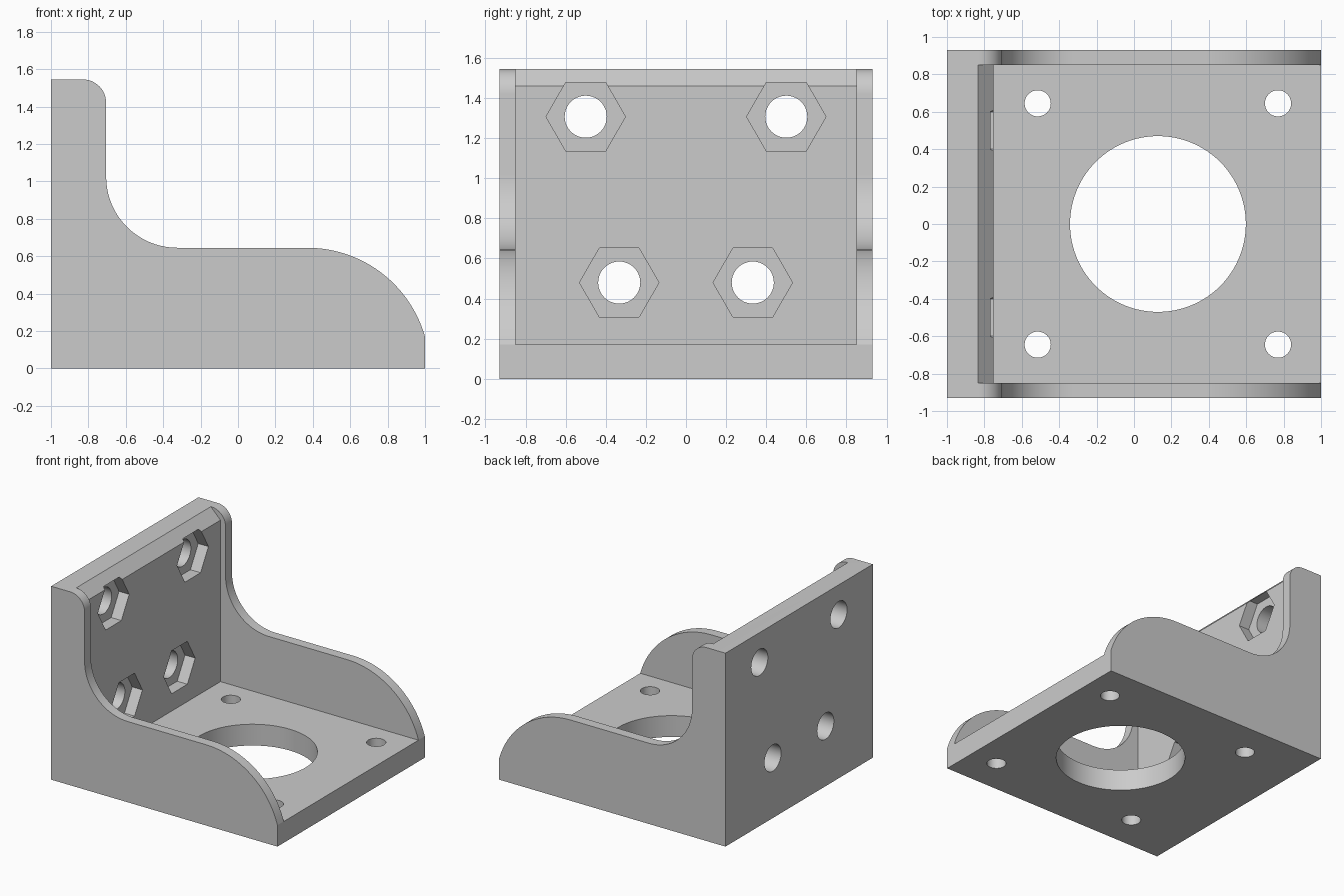
import bpy, bmesh
from math import pi, sin, cos, radians
from mathutils import Matrix

cube = bpy.data.objects.get("Cube")
if cube:
    bpy.data.objects.remove(cube, do_unlink=True)

grey = bpy.data.materials.new("plain grey")
grey.use_nodes = True
grey.diffuse_color = (0.6, 0.6, 0.6, 1)
grey.node_tree.nodes["Principled BSDF"].inputs["Base Color"].default_value = grey.diffuse_color


def finish(bm, name):
    bmesh.ops.recalc_face_normals(bm, faces=bm.faces)
    mesh = bpy.data.meshes.new(name)
    bm.to_mesh(mesh)
    bm.free()
    mesh.materials.append(grey)
    obj = bpy.data.objects.new(name, mesh)
    bpy.context.collection.objects.link(obj)
    return obj


def prism(name, outline, half_width):
    """Extrude an x-z outline across y."""
    bm = bmesh.new()
    face = bm.faces.new([bm.verts.new((x, -half_width, z)) for x, z in outline])
    moved = bmesh.ops.extrude_face_region(bm, geom=[face])["geom"]
    verts = [v for v in moved if isinstance(v, bmesh.types.BMVert)]
    bmesh.ops.translate(bm, verts=verts, vec=(0, 2 * half_width, 0))
    return finish(bm, name)


def drill(name, centre, radius, depth, sides, along_x=False):
    bm = bmesh.new()
    turn = Matrix.Rotation(pi / 2, 4, 'Y') if along_x else Matrix()
    # a quarter turn puts hexagon corners to the sides
    spin = Matrix.Rotation(pi / 2, 4, 'Z')
    bmesh.ops.create_cone(bm, cap_ends=True, segments=sides, radius1=radius,
                          radius2=radius, depth=depth)
    bmesh.ops.transform(bm, verts=bm.verts, matrix=turn)
    if along_x:
        # make sure a corner lies along y
        top = max(bm.verts, key=lambda v: v.co.y)
        if top.co.y < radius * 0.99:
            bmesh.ops.rotate(bm, verts=bm.verts, matrix=Matrix.Rotation(pi / 2, 3, 'X'))
    else:
        bmesh.ops.transform(bm, verts=bm.verts, matrix=spin)
    bmesh.ops.translate(bm, verts=bm.verts, vec=centre)
    return finish(bm, name)


def arc(cx, cz, r, start, end, steps):
    angles = [radians(start + (end - start) * i / steps) for i in range(steps + 1)]
    return [(cx + r * cos(a), cz + r * sin(a)) for a in angles]


# Outer body with the curved cheek outline
outline = [(-1, 0), (1, 0)]
outline += arc(0.37, -0.01, 0.655, 16, 90, 24)
outline += arc(-0.325, 1.025, 0.38, 270, 180, 20)
outline += arc(-0.83, 1.42, 0.125, 0, 90, 12)
outline += [(-1, 1.545)]
bracket = prism("bracket", outline, 0.93)

# Space between the cheeks, leaving floor and bevelled back plate
cutters = [prism("inner_space", [(-0.75, 0.17), (1.2, 0.17), (1.2, 1.645),
                                 (-0.935, 1.645), (-0.75, 1.46)], 0.85)]

# Floor: large bore and corner screw holes
cutters.append(drill("bore", (0.128, 0, 0.08), 0.47, 0.5, 96))
for x in (-0.515, 0.77):
    for y in (-0.645, 0.645):
        cutters.append(drill("floor_hole", (x, y, 0.08), 0.07, 0.5, 32))

# Back plate: bolt holes with hexagonal nut pockets
for y, z in ((0.5, 1.307), (0.333, 0.48)):
    for side in (-1, 1):
        cutters.append(drill("nut_pocket", (-0.74, side * y, z), 0.198, 0.2, 6, True))
        cutters.append(drill("bolt_hole", (-0.9, side * y, z), 0.105, 0.5, 40, True))

for cutter in cutters:
    cutter.hide_render = True
    cut = bracket.modifiers.new(cutter.name, 'BOOLEAN')
    cut.operation = 'DIFFERENCE'
    cut.solver = 'EXACT'
    cut.object = cutter

# Bake the cuts and drop the helpers
bpy.context.view_layer.update()
graph = bpy.context.evaluated_depsgraph_get()
result = bpy.data.meshes.new_from_object(bracket.evaluated_get(graph))
bracket.modifiers.clear()
bracket.data = result
result.materials.clear()
result.materials.append(grey)
for cutter in cutters:
    bpy.data.objects.remove(cutter, do_unlink=True)

bpy.ops.object.select_all(action='DESELECT')
bracket.select_set(True)
bpy.context.view_layer.objects.active = bracket
bpy.ops.object.shade_smooth_by_angle(angle=radians(14))
